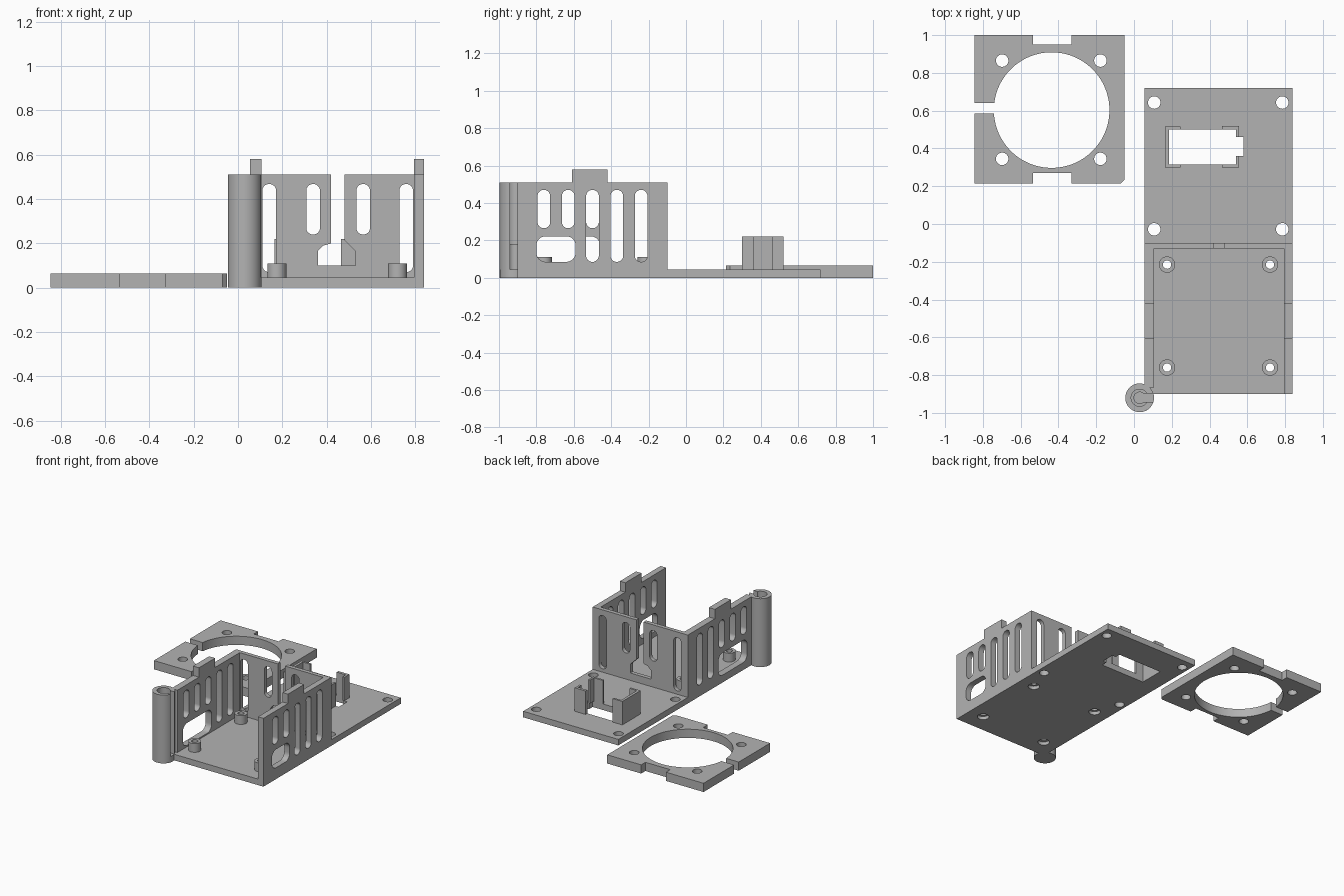
import bpy, bmesh
from math import pi, cos, sin, asin
from mathutils import Matrix

cube = bpy.data.objects.get("Cube")
if cube:
    bpy.data.objects.remove(cube)

grey = bpy.data.materials.new("plain grey")
grey.use_nodes = True
grey.diffuse_color = (0.45, 0.45, 0.45, 1)
grey.node_tree.nodes["Principled BSDF"].inputs["Base Color"].default_value = grey.diffuse_color

# Local (u, v, w) axes of a profile: flat, facing sideways, facing back
FLAT = Matrix.Identity(4)
SIDE = Matrix(((0, 0, 1, 0), (1, 0, 0, 0), (0, 1, 0, 0), (0, 0, 0, 1)))
BACK = Matrix(((1, 0, 0, 0), (0, 0, 1, 0), (0, 1, 0, 0), (0, 0, 0, 1)))


def arc(cx, cy, r, a0=0.0, a1=2 * pi, n=48):
    return [(cx + r * cos(a0 + (a1 - a0) * i / n), cy + r * sin(a0 + (a1 - a0) * i / n))
            for i in range(n + 1)]


def circle(cx, cy, r, n=48):
    return arc(cx, cy, r, n=n)[:-1]


def rect(u0, v0, u1, v1):
    return [(u0, v0), (u1, v0), (u1, v1), (u0, v1)]


def rounded(u0, v0, u1, v1, r):
    pts = []
    corners = [(u1 - r, v1 - r), (u0 + r, v1 - r), (u0 + r, v0 + r), (u1 - r, v0 + r)]
    for i, (u, v) in enumerate(corners):
        pts += arc(u, v, r, i * pi / 2, (i + 1) * pi / 2, 8)
    return pts


def slot(u, v0, v1, w=0.068):
    return rounded(u - w / 2, v0, u + w / 2, v1, w / 2 - 0.0005)


def extrude(name, loops, w0, w1, axes=FLAT):
    """Fill an outline with holes and extrude it from w0 to w1."""
    curve = bpy.data.curves.new(name, "CURVE")
    curve.dimensions = "2D"
    curve.fill_mode = "BOTH"
    curve.extrude = (w1 - w0) / 2
    for loop in loops:
        sp = curve.splines.new("POLY")
        sp.points.add(len(loop) - 1)
        for p, (u, v) in zip(sp.points, loop):
            p.co = (u, v, 0, 1)
        sp.use_cyclic_u = True
    temp = bpy.data.objects.new(name + " curve", curve)
    bpy.context.collection.objects.link(temp)
    dg = bpy.context.evaluated_depsgraph_get()
    mesh = bpy.data.meshes.new_from_object(temp.evaluated_get(dg))
    bpy.data.objects.remove(temp)
    bpy.data.curves.remove(curve)
    mesh.transform(axes @ Matrix.Translation((0, 0, (w0 + w1) / 2)))
    bm = bmesh.new()
    bm.from_mesh(mesh)
    bmesh.ops.remove_doubles(bm, verts=bm.verts, dist=0.0001)
    bmesh.ops.recalc_face_normals(bm, faces=bm.faces)
    bm.to_mesh(mesh)
    bm.free()
    mesh.name = name
    mesh.materials.clear()
    mesh.materials.append(grey)
    ob = bpy.data.objects.new(name, mesh)
    bpy.context.collection.objects.link(ob)
    bpy.ops.object.select_all(action="DESELECT")
    ob.select_set(True)
    bpy.context.view_layer.objects.active = ob
    bpy.ops.object.shade_smooth_by_angle(angle=0.5)
    return ob


FLOOR, TOP, TAB = 0.045, 0.51, 0.58
pegs = [(x, y) for x in (0.175, 0.72) for y in (-0.215, -0.76)]

# Base plate with screw holes, peg recesses and the connector opening
opening = [(0.185, 0.315), (0.55, 0.315), (0.55, 0.36), (0.58, 0.36),
           (0.58, 0.46), (0.55, 0.46), (0.55, 0.50), (0.185, 0.50)]
screws = [circle(x, y, 0.033) for x in (0.107, 0.785) for y in (-0.028, 0.643)]
extrude("base_plate", [rect(0.055, -0.9, 0.84, 0.72), opening] + screws
        + [circle(x, y, 0.04) for x, y in pegs], 0, FLOOR)

# Hollow standoff pegs
for x, y in pegs:
    extrude("standoff_peg", [circle(x, y, 0.043), circle(x, y, 0.022)], 0.025, 0.11)

# Connector brackets: a closed channel and a split channel
extrude("bracket_closed", [[(0.165, 0.30), (0.245, 0.30), (0.245, 0.315), (0.185, 0.315),
        (0.185, 0.50), (0.245, 0.50), (0.245, 0.515), (0.165, 0.515)]], FLOOR, 0.22)
extrude("bracket_split_front", [[(0.465, 0.30), (0.555, 0.30), (0.555, 0.36), (0.54, 0.36),
        (0.54, 0.315), (0.465, 0.315)]], FLOOR, 0.22)
extrude("bracket_split_back", [[(0.465, 0.52), (0.555, 0.52), (0.555, 0.46), (0.54, 0.46),
        (0.54, 0.50), (0.465, 0.50)]], FLOOR, 0.22)


# Side walls with a top tab, vent slots and a rounded window
def side_wall(name, y0, x0, x1, short, window):
    outline = [(y0, FLOOR), (-0.1, FLOOR), (-0.1, TOP), (-0.42, TOP), (-0.42, TAB),
               (-0.61, TAB), (-0.61, TOP), (y0, TOP)]
    vents = [slot(-0.76 + 0.13 * i, 0.265 if i < short else 0.085, 0.47) for i in range(5)]
    extrude(name, [outline, window] + vents, x0, x1, SIDE)


side_wall("right_wall", -0.865, 0.055, 0.105, 3, rounded(-0.80, 0.055, -0.46, 0.222, 0.05))
side_wall("left_wall", -0.9, 0.795, 0.84, 2, rounded(-0.80, 0.085, -0.59, 0.222, 0.05))

# Back wall split by a cable slot that widens at the bottom
back = [(0.105, FLOOR), (0.795, FLOOR), (0.795, TOP), (0.48, TOP), (0.48, 0.215),
        (0.53, 0.165), (0.53, 0.10), (0.36, 0.10), (0.36, 0.165), (0.385, 0.19),
        (0.42, 0.2), (0.42, TOP), (0.105, TOP)]
vents = [slot(x, z, 0.468, 0.062) for x, z in
         ((0.141, 0.07), (0.339, 0.24), (0.565, 0.24), (0.759, 0.07))]
extrude("back_wall", [back] + vents, -0.13, -0.1, BACK)


# Corner post: solid foot, then a tube slit along one side
def slit_tube(name, r, z0, z1):
    px, py, big, half = 0.03, -0.92, 0.076, 0.022
    a, b = asin(half / big), asin(half / r)
    extrude(name, [arc(px, py, big, a, 2 * pi - a) + arc(px, py, r, 2 * pi - b, b)], z0, z1)


extrude("post_foot", [circle(0.03, -0.92, 0.076)], 0, FLOOR)
slit_tube("post_lower", 0.03, FLOOR, 0.18)
slit_tube("post_upper", 0.045, 0.18, TOP)

# Separate ring plate: notched square with a slit round opening
cx, cy, r = -0.436, 0.603, 0.306
ring = [(-0.845, 0.64)] + arc(cx, cy, r, pi - asin(0.037 / r), -pi + asin(0.018 / r), 96)
ring += [(-0.845, 0.585), (-0.845, 0.215), (-0.535, 0.215), (-0.535, 0.27), (-0.33, 0.27),
         (-0.33, 0.215), (-0.07, 0.215), (-0.05, 0.235), (-0.05, 1), (-0.33, 1),
         (-0.33, 0.95), (-0.535, 0.95), (-0.535, 1), (-0.845, 1)]
holes = [circle(x, y, 0.033) for x in (-0.698, -0.178) for y in (0.345, 0.865)]
extrude("ring_plate", [ring] + holes, 0, 0.065)
